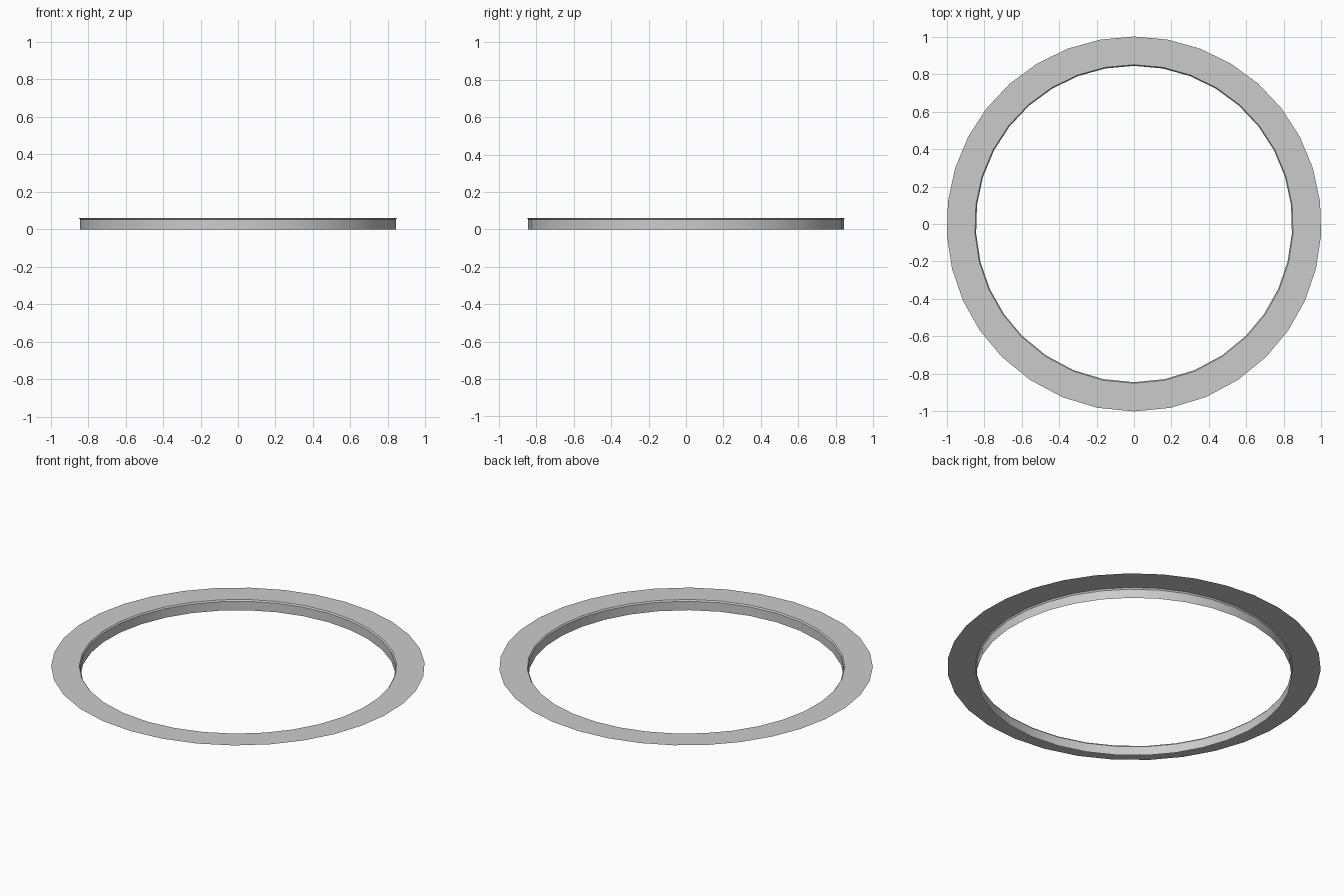
import bpy, bmesh, math

if "Cube" in bpy.data.objects:
    bpy.data.objects.remove(bpy.data.objects["Cube"])

# Rim angles from +y: finer steps over 270 degrees, coarser over the front quarter
angles = [math.radians(-135 + 270 * i / 26) for i in range(26)]
angles += [math.radians(135 + 90 * i / 8) for i in range(8)]

# Cross-section (radius, height): thin collar, small flare, flat flange
profile = [(0.844, 0.0), (0.844, 0.053), (0.85, 0.061), (1.0, 0.061)]

bm = bmesh.new()
rings = [[bm.verts.new((r * math.sin(a), r * math.cos(a), z)) for a in angles]
         for r, z in profile]
n = len(angles)
for lower, upper in zip(rings, rings[1:]):
    for i in range(n):
        j = (i + 1) % n
        bm.faces.new((lower[i], upper[i], upper[j], lower[j]))

# Flange faces up, so the collar faces inwards
bm.normal_update()
if sum(f.normal.z for f in bm.faces) < 0:
    bmesh.ops.reverse_faces(bm, faces=bm.faces[:])

mesh = bpy.data.meshes.new("flanged_ring")
bm.to_mesh(mesh)
bm.free()
ring = bpy.data.objects.new("flanged_ring", mesh)
bpy.context.collection.objects.link(ring)

# Smooth round the collar, crisp at the flange
bpy.context.view_layer.objects.active = ring
ring.select_set(True)
bpy.ops.object.shade_smooth_by_angle(angle=math.radians(30))
